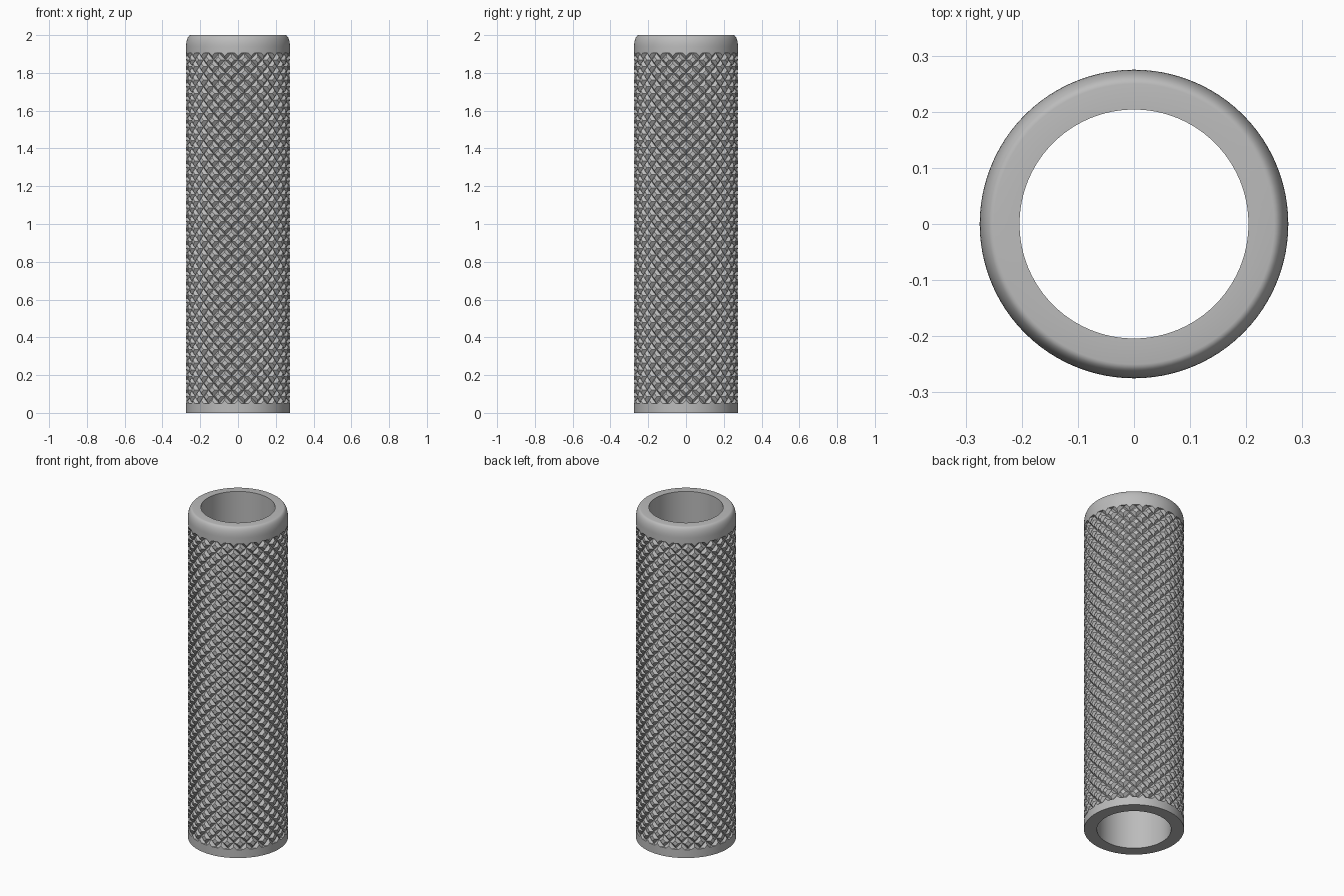
import bpy, bmesh, math
from mathutils import Vector

cube = bpy.data.objects.get("Cube")
if cube:
    bpy.data.objects.remove(cube, do_unlink=True)

R_OUT, R_IN, R_FLOOR = 0.275, 0.204, 0.259
Z_LOW, Z_HIGH = 0.05, 1.905
AROUND, ROWS = 24, 26
SEGMENTS = 96

steel = bpy.data.materials.new("grey steel")
steel.use_nodes = True
colour = (0.5, 0.5, 0.5, 1)
steel.diffuse_color = colour
steel.node_tree.nodes["Principled BSDF"].inputs["Base Color"].default_value = colour


def polar(r, angle, z):
    return Vector((r * math.cos(angle), r * math.sin(angle), z))


def finish(bm, name):
    bmesh.ops.recalc_face_normals(bm, faces=bm.faces)
    mesh = bpy.data.meshes.new(name)
    bm.to_mesh(mesh)
    bm.free()
    mesh.materials.append(steel)
    obj = bpy.data.objects.new(name, mesh)
    bpy.context.collection.objects.link(obj)
    return obj


# Tube: closed profile turned around z, with plain collars and a rounded top rim
fillet = [(0.25 + 0.025 * math.cos(t), 1.94 + 0.06 * math.sin(t))
          for t in (math.radians(a) for a in range(0, 91, 10))]
profile = [(R_IN, 0), (R_OUT, 0), (R_OUT, Z_LOW), (R_FLOOR, Z_LOW),
           (R_FLOOR, Z_HIGH), (R_OUT, Z_HIGH)] + fillet + [(R_IN, 2)]
bm = bmesh.new()
rings = [[bm.verts.new(polar(r, math.tau * i / SEGMENTS, z)) for i in range(SEGMENTS)]
         for r, z in profile]
for k, ring in enumerate(rings):
    above = rings[(k + 1) % len(rings)]
    for i in range(SEGMENTS):
        j = (i + 1) % SEGMENTS
        bm.faces.new((ring[i], ring[j], above[j], above[i]))
tube = finish(bm, "tube_with_collars")
bpy.context.view_layer.objects.active = tube
tube.select_set(True)
bpy.ops.object.shade_smooth_by_angle(angle=math.radians(30))

# Knurling: staggered raised diamonds, halved where they meet the collars
step = math.tau / AROUND
pitch = (Z_HIGH - Z_LOW) / ROWS
TOP_SIZE = 0.45
bm = bmesh.new()
for half_row in range(2 * ROWS + 1):
    z = Z_LOW + half_row * pitch / 2
    up = 0 if half_row == 2 * ROWS else pitch / 2
    down = 0 if half_row == 0 else pitch / 2
    for i in range(AROUND):
        angle = (i + 0.5 * (half_row % 2)) * step
        corners = [(-step / 2, 0), (0, -down), (step / 2, 0), (0, up)]
        base = [bm.verts.new(polar(R_FLOOR, angle + a, z + h)) for a, h in corners]
        top = [bm.verts.new(polar(R_OUT, angle + a * TOP_SIZE, z + h * TOP_SIZE))
               for a, h in corners]
        for k in range(4):
            n = (k + 1) % 4
            bm.faces.new((base[k], base[n], top[n], top[k]))
        bm.faces.new((top[0], top[1], top[3]))
        bm.faces.new((top[1], top[2], top[3]))
finish(bm, "knurled_grip")
